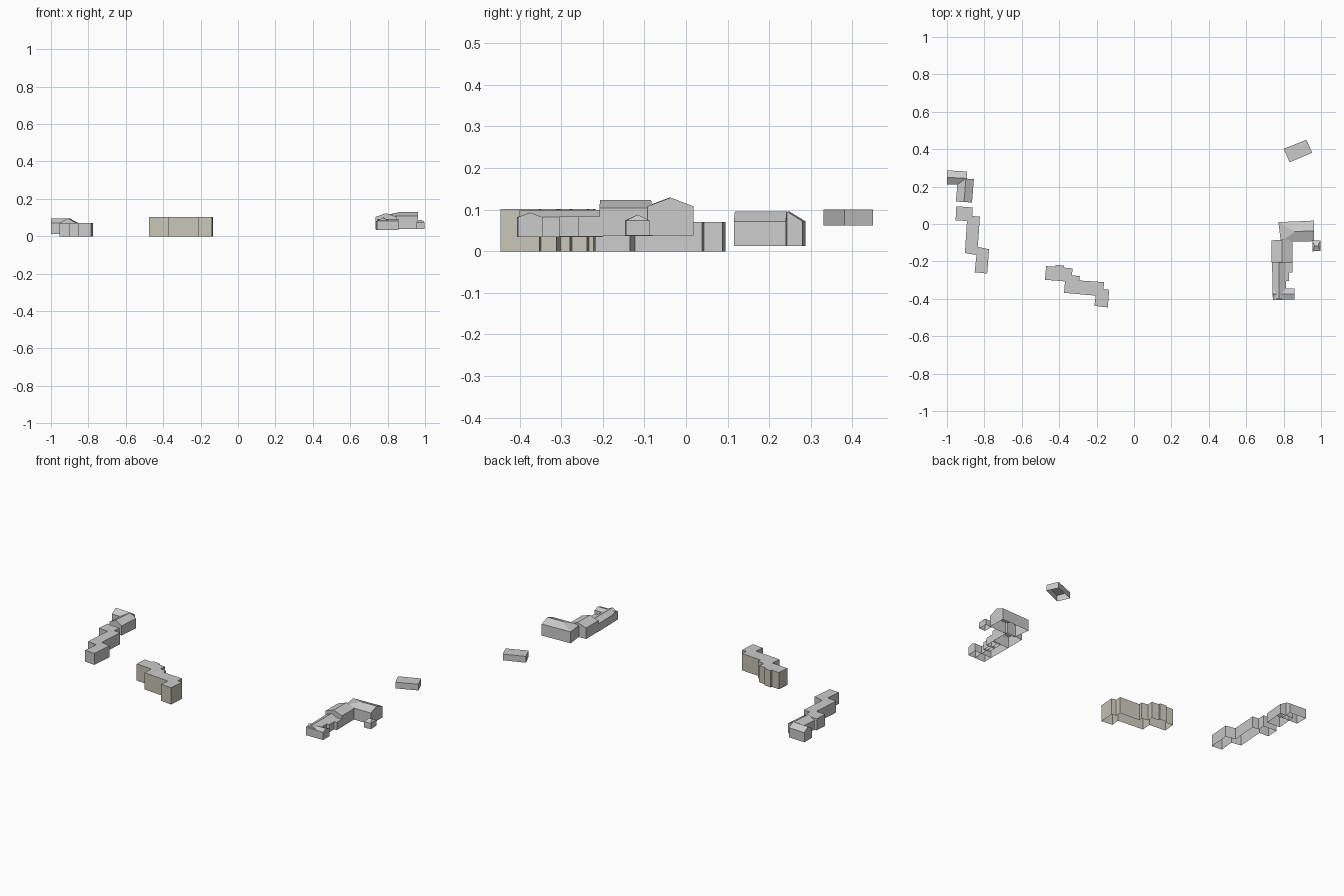
import bpy

wall_mat = bpy.data.materials.new("wall_beige")
wall_mat.diffuse_color = (0.58, 0.56, 0.48, 1)
roof_mat = bpy.data.materials.new("roof_grey")
roof_mat.diffuse_color = (0.6, 0.6, 0.6, 1)


def make(name, verts, faces, walls=0, coloured=False):
    me = bpy.data.meshes.new(name)
    me.from_pydata(verts, [], faces)
    ob = bpy.data.objects.new(name, me)
    bpy.context.collection.objects.link(ob)
    if coloured:
        me.materials.append(wall_mat)
        me.materials.append(roof_mat)
        for i, p in enumerate(me.polygons):
            p.material_index = 0 if i < walls else 1
    return ob


def flat_block(name, pts, z0, z1, coloured=False):
    """Open-bottomed shell with a flat roof; outline runs clockwise from above."""
    pts = pts[::-1]
    n = len(pts)
    v = [(x, y, z0) for x, y in pts] + [(x, y, z1) for x, y in pts]
    f = [(i, (i + 1) % n, n + (i + 1) % n, n + i) for i in range(n)]
    make(name, v, f + [tuple(range(n, 2 * n))], n, coloured)


def roofed_block(name, quad, z0, eave, ridge, hip0=0.0, hip1=0.0):
    """Open-bottomed shell, ridge parallel to side 0-1 (counter-clockwise quad).
    hip0 / hip1: share of the ridge taken by a hip at either end (0 = gable)."""
    a, b, c, d = quad
    m0 = [(a[k] + d[k]) / 2 for k in (0, 1)]
    m1 = [(b[k] + c[k]) / 2 for k in (0, 1)]
    along = lambda t: tuple(m0[k] + (m1[k] - m0[k]) * t for k in (0, 1))
    v = [(*p, z0) for p in quad] + [(*p, eave) for p in quad]
    v += [(*along(hip0), ridge), (*along(1 - hip1), ridge)]
    f = [(i, (i + 1) % 4, 4 + (i + 1) % 4, 4 + i) for i in range(4)]
    f += [(4, 5, 9, 8), (6, 7, 8, 9), (5, 6, 9), (7, 4, 8)]
    make(name, v, f)


# North-west L-shaped house: two gabled wings
roofed_block("west_house_cross_wing",
             [(-1.0, 0.212), (-0.896, 0.208), (-0.892, 0.28), (-1.0, 0.287)],
             0.013, 0.072, 0.095)
roofed_block("west_house_long_wing",
             [(-0.866, 0.115), (-0.856, 0.24), (-0.942, 0.245), (-0.952, 0.12)],
             0.013, 0.072, 0.095)

# Stepped flat-roofed west block
flat_block("west_terrace", [
    (-0.950, 0.095), (-0.862, 0.088), (-0.865, 0.043), (-0.824, 0.039),
    (-0.835, -0.122), (-0.775, -0.135), (-0.785, -0.265), (-0.852, -0.258),
    (-0.842, -0.166), (-0.904, -0.155), (-0.893, 0.016), (-0.954, 0.02)], 0, 0.07)

# Taller stepped block in the middle
flat_block("middle_terrace", [
    (-0.470, -0.225), (-0.420, -0.229), (-0.419, -0.218), (-0.374, -0.222),
    (-0.375, -0.233), (-0.328, -0.238), (-0.332, -0.274), (-0.290, -0.279),
    (-0.293, -0.302), (-0.160, -0.311), (-0.163, -0.348), (-0.133, -0.352),
    (-0.140, -0.446), (-0.212, -0.438), (-0.205, -0.383), (-0.374, -0.368),
    (-0.369, -0.307), (-0.476, -0.298)], 0, 0.102, True)

# East complex: main hall, hipped west end and gabled east end
roofed_block("east_main_hall",
             [(0.785, -0.095), (0.962, -0.092), (0.962, 0.018), (0.772, 0.01)],
             0.038, 0.108, 0.129, 0.45, 0.0)
# Wing joining the hall
roofed_block("east_link_wing",
             [(0.848, -0.208), (0.848, -0.08), (0.736, -0.088), (0.736, -0.205)],
             0.037, 0.104, 0.123)
# Long south wing, with its foot and side bays
roofed_block("east_south_wing",
             [(0.810, -0.40), (0.815, -0.2), (0.738, -0.2), (0.742, -0.40)],
             0.034, 0.082, 0.099)
roofed_block("east_south_foot",
             [(0.742, -0.406), (0.858, -0.404), (0.858, -0.345), (0.742, -0.345)],
             0.034, 0.082, 0.093)
for i, (x, y0, y1) in enumerate([(0.848, -0.258, -0.2), (0.830, -0.305, -0.258)]):
    flat_block(f"east_side_bay_{i + 1}",
               [(0.79, y1), (x, y1), (x, y0), (0.79, y0)], 0.036, 0.083)
# Small hipped annex
roofed_block("east_annex",
             [(0.955, -0.146), (0.998, -0.144), (0.996, -0.088), (0.953, -0.09)],
             0.038, 0.074, 0.088, 0.3, 0.3)

# Detached flat-roofed building to the north-east
flat_block("north_east_shed",
           [(0.800, 0.402), (0.922, 0.450), (0.953, 0.381), (0.832, 0.330)],
           0.062, 0.10)
